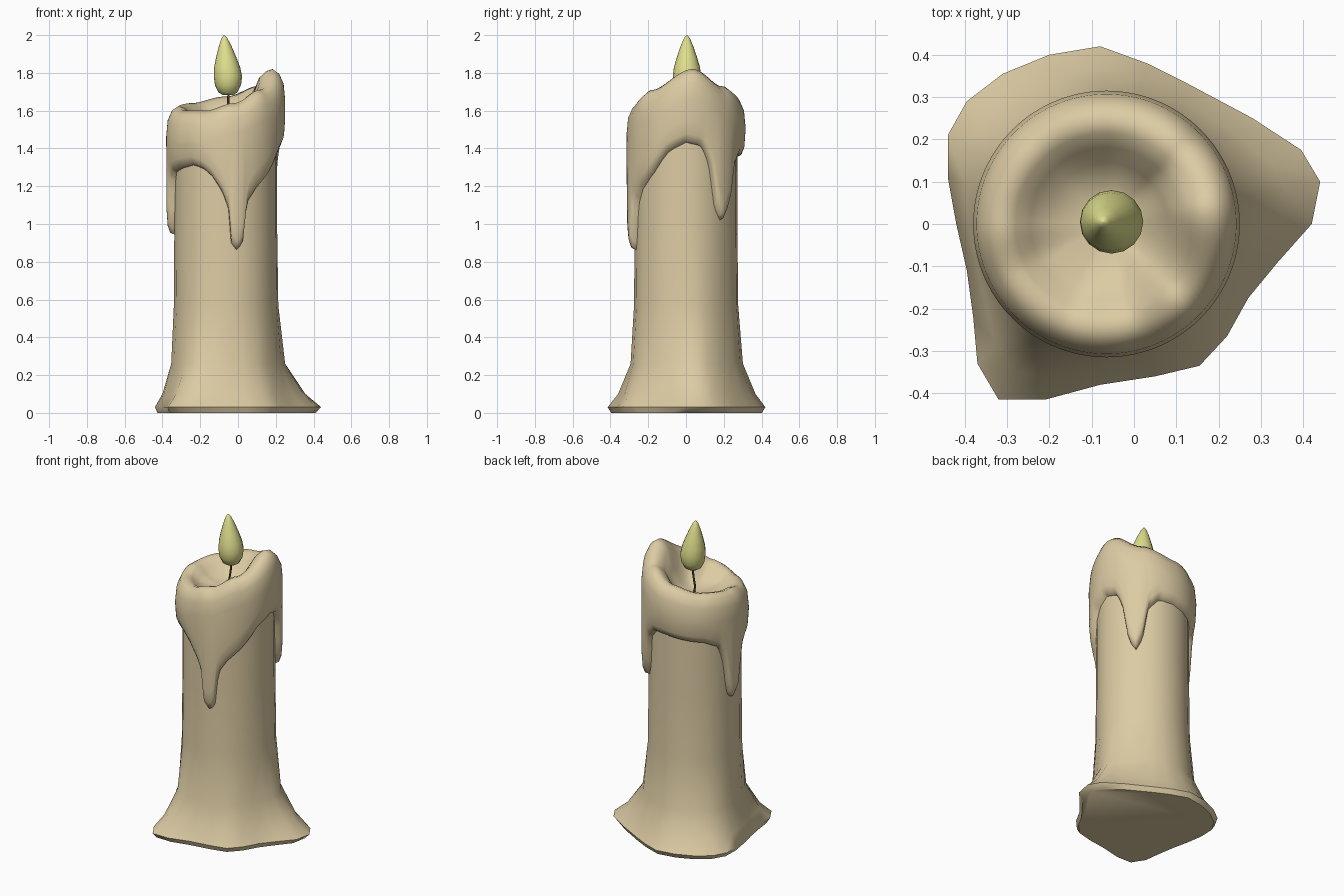
import bpy
import bmesh
from math import atan2, cos, sin, pi, radians, degrees, hypot

cube = bpy.data.objects.get("Cube")
if cube:
    bpy.data.objects.remove(cube)

AXIS_X = -0.065   # the shaft stands slightly off centre above its spread foot


def make_material(name, color):
    mat = bpy.data.materials.new(name)
    mat.use_nodes = True
    mat.diffuse_color = (*color, 1)
    mat.node_tree.nodes["Principled BSDF"].inputs["Base Color"].default_value = (*color, 1)
    return mat


wax = make_material("cream wax", (0.72, 0.6, 0.37))
flame_yellow = make_material("flame yellow", (0.74, 0.74, 0.27))
wick_brown = make_material("dark wick brown", (0.09, 0.06, 0.04))


def around(table, smooth=False):
    """Periodic interpolation of (degrees, value) pairs."""
    keys = sorted(table)
    keys = [(keys[-1][0] - 360, keys[-1][1])] + keys + [(keys[0][0] + 360, keys[0][1])]

    def value(angle):
        a = (degrees(angle) + 180) % 360 - 180
        for (a0, v0), (a1, v1) in zip(keys, keys[1:]):
            if a0 <= a <= a1:
                t = (a - a0) / (a1 - a0)
                if smooth:
                    t = t * t * (3 - 2 * t)
                return v0 + (v1 - v0) * t
        return keys[0][1]
    return value


def loft(name, ring_points, angles, mat, sharp, close_start=False, close_end=False):
    """Skin closed rings; ring_points(angle) lists one column of points."""
    bm = bmesh.new()
    columns = [[bm.verts.new(p) for p in ring_points(a)] for a in angles]
    for left, right in zip(columns, columns[1:] + columns[:1]):
        for i in range(len(left) - 1):
            bm.faces.new((left[i], right[i], right[i + 1], left[i + 1]))
    if close_start:
        bm.faces.new([c[0] for c in reversed(columns)])
    if close_end:
        bm.faces.new([c[-1] for c in columns])
    bmesh.ops.recalc_face_normals(bm, faces=bm.faces)
    mesh = bpy.data.meshes.new(name)
    bm.to_mesh(mesh)
    bm.free()
    obj = bpy.data.objects.new(name, mesh)
    bpy.context.collection.objects.link(obj)
    mesh.materials.append(mat)
    bpy.ops.object.select_all(action='DESELECT')
    obj.select_set(True)
    bpy.context.view_layer.objects.active = obj
    bpy.ops.object.shade_smooth_by_angle(angle=radians(sharp))
    return obj


def turned(angle, radius, z, cx=AXIS_X, cy=0.0):
    return (cx + radius * cos(angle), cy + radius * sin(angle), z)


def steps(count):
    return [-pi + 2 * pi * i / count for i in range(count)]


# Shaft flaring into an irregular melted foot
foot = [(0.44, 0.1), (0.395, 0.175), (0.28, 0.25), (0.13, 0.33), (0.03, 0.38),
        (-0.08, 0.42), (-0.2, 0.4), (-0.31, 0.355), (-0.395, 0.29), (-0.44, 0.21),
        (-0.44, 0.11), (-0.42, 0), (-0.395, -0.11), (-0.38, -0.22), (-0.37, -0.33),
        (-0.32, -0.415), (-0.21, -0.415), (-0.08, -0.38), (0.05, -0.36),
        (0.155, -0.335), (0.22, -0.265), (0.27, -0.175), (0.34, -0.09), (0.42, 0)]
foot_polar = [(degrees(atan2(y, x - AXIS_X)), hypot(x - AXIS_X, y)) for x, y in foot]
foot_radius = around(foot_polar)
SHAFT = 0.272
flare = [(0, 0.88), (0.03, 1), (0.1, 0.65), (0.26, 0.2), (0.57, 0.03), (1, 0), (1.46, 0)]


def shaft_column(a):
    spread = foot_radius(a) - SHAFT
    return [turned(a, SHAFT + spread * f, z) for z, f in flare]


loft("candle_shaft", shaft_column, [radians(a) for a, r in sorted(foot_polar)],
     wax, 50, close_start=True)

# Melted cap: wavy lower edge with three drips, sloping rim and a hollow pool
drip_edge = around([
    (-150, 1.29), (-128, 1.31), (-115, 1.29), (-105, 1.25), (-94, 1.17), (-87, 1.08),
    (-84, 0.9), (-77, 0.855), (-72, 0.9), (-68, 1.1), (-57, 1.18), (-40, 1.26),
    (-20, 1.38), (0, 1.43), (17, 1.41), (26, 1.32), (34, 1.07), (42, 1.02), (50, 1.09),
    (57, 1.29), (70, 1.36), (90, 1.36), (135, 1.33), (154, 1.29), (161, 1.2),
    (167, 0.99), (173, 0.935), (180, 0.98), (-172, 1.22), (-164, 1.27)])
rim_height = around([(-150, 1.6), (-115, 1.6), (-80, 1.64), (-45, 1.71), (8, 1.82),
                     (48, 1.73), (90, 1.675), (135, 1.64), (180, 1.625)], smooth=True)
lower_lip = [(0.265, 0), (0.295, 0.012), (0.309, 0.05), (0.314, 0.12)]
upper_lip = [(0.315, -0.16), (0.307, -0.075), (0.285, -0.025), (0.25, 0),
             (0.215, -0.012), (0.18, -0.045)]
POOL = 1.53


def cap_column(a):
    low, rim = drip_edge(a), rim_height(a)
    points = [turned(a, r, low + dz) for r, dz in lower_lip]
    points += [turned(a, r, rim + dz) for r, dz in upper_lip]
    edge = rim + upper_lip[-1][1]
    points += [turned(a, 0.18 * t, POOL + (edge - POOL) * t ** 3) for t in (0.8, 0.55, 0.3, 0.02)]
    return points


loft("melted_cap", cap_column, steps(120), wax, 70, close_end=True)

# Thin bent wick
curve = bpy.data.curves.new("wick", 'CURVE')
curve.dimensions = '3D'
curve.bevel_depth = 0.006
curve.bevel_resolution = 2
curve.use_fill_caps = True
path = [(-0.055, 1.51), (-0.065, 1.57), (-0.052, 1.64), (-0.05, 1.71)]
spline = curve.splines.new('POLY')
spline.points.add(len(path) - 1)
for point, (x, z) in zip(spline.points, path):
    point.co = (x, 0, z, 1)
curve.materials.append(wick_brown)
bpy.context.collection.objects.link(bpy.data.objects.new("wick", curve))

# Teardrop flame leaning a little at the tip
teardrop = [(0.025, 1.682), (0.05, 1.697), (0.069, 1.735), (0.075, 1.78), (0.069, 1.83),
            (0.053, 1.885), (0.034, 1.94), (0.015, 1.985), (0.002, 2)]


def flame_column(a):
    return [turned(a, r, z, -0.053 - 0.02 * max(0, (z - 1.78) / 0.22), 0.005)
            for r, z in teardrop]


loft("flame", flame_column, steps(16), flame_yellow, 60, close_start=True, close_end=True)
